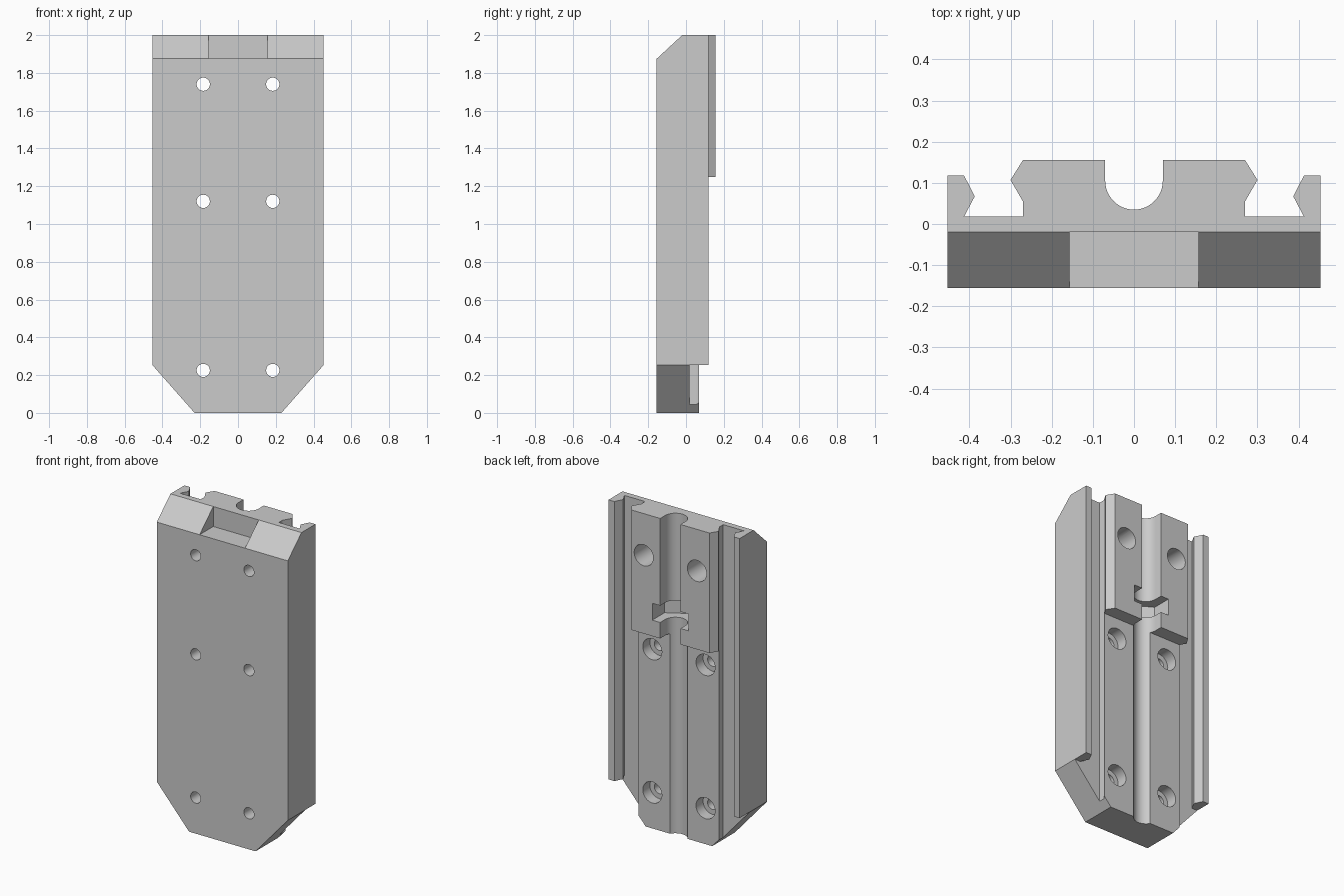
import bpy, bmesh, math
from mathutils import Vector

if "Cube" in bpy.data.objects:
    bpy.data.objects.remove(bpy.data.objects["Cube"], do_unlink=True)

grey = bpy.data.materials.new("plain grey")
grey.use_nodes = True
colour = (0.6, 0.6, 0.6, 1)
grey.diffuse_color = colour
grey.node_tree.nodes["Principled BSDF"].inputs["Base Color"].default_value = colour


def prism(name, outline, axis, start, end):
    """Extrude a 2D outline along an axis; the outline uses the other two axes in order."""
    def place(p):
        c = list(p)
        c.insert("xyz".index(axis), start)
        return c
    bm = bmesh.new()
    face = bm.faces.new([bm.verts.new(place(p)) for p in outline])
    shift = Vector([end - start if a == axis else 0 for a in "xyz"])
    side = bmesh.ops.extrude_face_region(bm, geom=[face])["geom"]
    bmesh.ops.translate(bm, vec=shift, verts=[g for g in side if isinstance(g, bmesh.types.BMVert)])
    bmesh.ops.recalc_face_normals(bm, faces=bm.faces)
    mesh = bpy.data.meshes.new(name)
    bm.to_mesh(mesh)
    bm.free()
    mesh.materials.append(grey)
    obj = bpy.data.objects.new(name, mesh)
    bpy.context.collection.objects.link(obj)
    return obj


def rect(a0, a1, b0, b1):
    return [(a0, b0), (a1, b0), (a1, b1), (a0, b1)]


def ring(a, b, radius, sides, turn=0.0):
    return [(a + radius * math.cos(turn + math.tau * i / sides),
             b + radius * math.sin(turn + math.tau * i / sides)) for i in range(sides)]


# Body: full-length section with dovetail rails and a round centre groove
half = [(0.453, -0.155), (0.453, 0.118), (0.413, 0.118), (0.387, 0.067), (0.413, 0.018),
        (0.27, 0.018), (0.27, 0.055), (0.30, 0.107), (0.27, 0.155), (0.07, 0.155)]
groove = [(0.07 * math.cos(math.pi * i / 24), 0.105 - 0.07 * math.sin(math.pi * i / 24))
          for i in range(25)]
section = half + groove + [(-x, y) for x, y in reversed(half)]
body = prism("mounting_body", section, "z", 0, 2)

# Cutters: lowered centre rail, top notch, top chamfer, nut pocket
cutters = [
    prism("rail_step", rect(-0.34, 0.34, 0.07, 0.3), "z", -0.2, 1.25),
    prism("top_notch", rect(-0.157, 0.157, -0.3, -0.02), "z", 1.875, 2.2),
    prism("top_chamfer", [(-0.155, 1.875), (-0.02, 2), (0.088, 2.1), (-0.263, 2.1), (-0.263, 1.775)],
          "x", -0.6, 0.6),
    prism("nut_pocket", ring(0, 0.105, 0.144, 6, math.pi / 6), "z", 1.35, 1.455),
]
# Mirrored cutters: bottom corners, side rail ends, counterbored screw holes
for s in (-1, 1):
    cutters.append(prism("bottom_corner", [(s * 0.142, -0.1), (s * 0.23, 0), (s * 0.453, 0.253),
                                           (s * 0.541, 0.353), (s * 0.7, -0.1)], "y", -0.4, 0.4))
    lo, hi = sorted((s * 0.345, s * 0.6))
    cutters.append(prism("rail_end", rect(lo, hi, 0.018, 0.3), "z", -0.2, 0.253))
    for z in (0.225, 1.12, 1.74):
        cutters.append(prism("screw_hole", ring(s * 0.184, z, 0.035, 32), "y", -0.4, 0.4))
        cutters.append(prism("counterbore", ring(s * 0.184, z, 0.066, 32), "y", 0.0, 0.4))

for cutter in cutters:
    cut = body.modifiers.new(cutter.name, "BOOLEAN")
    cut.operation = "DIFFERENCE"
    cut.solver = "EXACT"
    cut.object = cutter

# Bake the cuts and remove the helpers
bpy.context.view_layer.update()
result = bpy.data.meshes.new_from_object(body.evaluated_get(bpy.context.evaluated_depsgraph_get()))
body.modifiers.clear()
body.data = result
body.data.materials.clear()
body.data.materials.append(grey)
for cutter in cutters:
    bpy.data.objects.remove(cutter, do_unlink=True)

bpy.ops.object.select_all(action="DESELECT")
body.select_set(True)
bpy.context.view_layer.objects.active = body
bpy.ops.object.shade_smooth_by_angle(angle=math.radians(25))
